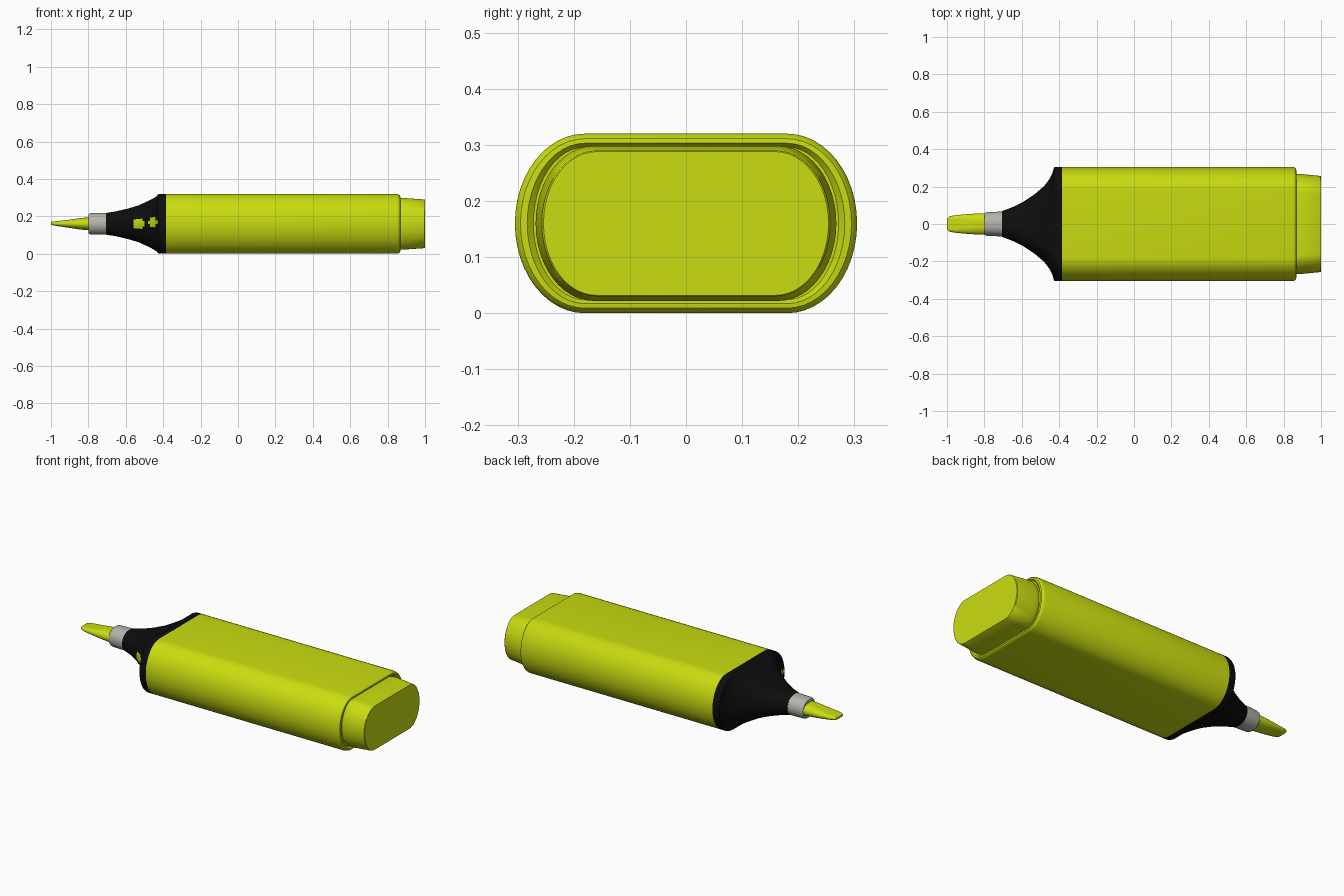
import bpy, bmesh, math

if "Cube" in bpy.data.objects:
    bpy.data.objects.remove(bpy.data.objects["Cube"])

CZ = 0.16   # centre height of the pen axis
ARC = 24    # segments on each rounded side


def material(name, rgb):
    m = bpy.data.materials.new(name)
    m.diffuse_color = (*rgb, 1)
    m.use_nodes = True
    m.node_tree.nodes["Principled BSDF"].inputs["Base Color"].default_value = m.diffuse_color
    return m


yellow = material("highlighter yellow", (0.59, 0.72, 0.005))
black = material("black plastic", (0.004, 0.004, 0.004))
grey = material("light grey", (0.46, 0.46, 0.41))


def ring(bm, x, hy, hz, flat, zc=CZ):
    """Stadium section: flat top and bottom, elliptical sides."""
    verts = []
    for side in (1, -1):
        for i in range(ARC + 1):
            t = -math.pi / 2 + math.pi * i / ARC
            y = side * (flat + (hy - flat) * math.cos(t))
            z = side * hz * math.sin(t)
            verts.append(bm.verts.new((x, y, zc + z)))
    return verts


def loft(name, sections, mats, angle=35):
    bm = bmesh.new()
    rings = [ring(bm, *s) for s in sections]
    n = len(rings[0])
    for a, b in zip(rings, rings[1:]):
        for i in range(n):
            j = (i + 1) % n
            bm.faces.new((a[i], a[j], b[j], b[i]))
    bm.faces.new(rings[0])
    bm.faces.new(rings[-1])
    bmesh.ops.recalc_face_normals(bm, faces=bm.faces)
    me = bpy.data.meshes.new(name)
    bm.to_mesh(me)
    bm.free()
    for m in mats:
        me.materials.append(m)
    ob = bpy.data.objects.new(name, me)
    bpy.context.collection.objects.link(ob)
    bpy.context.view_layer.objects.active = ob
    ob.select_set(True)
    bpy.ops.object.shade_smooth_by_angle(angle=math.radians(angle))
    ob.select_set(False)
    return ob


def interp(pts, x):
    for (x0, a0, b0, f0), (x1, a1, b1, f1) in zip(pts, pts[1:]):
        if x <= x1 + 1e-9:
            t = (x - x0) / (x1 - x0)
            return (x, a0 + (a1 - a0) * t, b0 + (b1 - b0) * t, f0 + (f1 - f0) * t)


# main barrel, with a rounded rim and shallow groove at the back
loft("barrel", [
    (-0.385, 0.305, 0.16, 0.18), (0.85, 0.305, 0.16, 0.18),
    (0.86, 0.302, 0.157, 0.18), (0.867, 0.295, 0.151, 0.18),
    (0.868, 0.283, 0.143, 0.18), (0.858, 0.272, 0.136, 0.18)], [yellow])

# end plug
loft("end_plug", [
    (0.85, 0.262, 0.134, 0.165), (0.868, 0.266, 0.137, 0.165),
    (0.885, 0.268, 0.138, 0.165), (0.997, 0.257, 0.13, 0.16),
    (1.0, 0.254, 0.128, 0.16)], [yellow])

# black flared shoulder
profile = [
    (-0.705, 0.069, 0.058, 0.01), (-0.65, 0.09, 0.067, 0.02),
    (-0.59, 0.12, 0.081, 0.04), (-0.53, 0.16, 0.099, 0.07),
    (-0.48, 0.203, 0.122, 0.105), (-0.45, 0.243, 0.138, 0.135),
    (-0.435, 0.275, 0.147, 0.16), (-0.428, 0.302, 0.157, 0.18),
    (-0.42, 0.305, 0.16, 0.18), (-0.385, 0.305, 0.16, 0.18)]
xs = sorted({p[0] for p in profile} | {-0.57 + 0.01 * i for i in range(14)})
shoulder = loft("shoulder", [interp(profile, x) for x in xs], [black, yellow])
# yellow smudge on the front side: two blobs
for f in shoulder.data.polygons:
    c = f.center
    if c.y < 0:
        for bx, bz, rx, rz in ((-0.53, 0.16, 0.035, 0.028), (-0.455, 0.168, 0.025, 0.022)):
            if ((c.x - bx) / rx) ** 2 + ((c.z - bz) / rz) ** 2 < 1:
                f.material_index = 1

# grey collar holding the nib
loft("collar", [
    (-0.8, 0.056, 0.05, 0.008), (-0.795, 0.061, 0.055, 0.008),
    (-0.785, 0.063, 0.057, 0.008), (-0.70, 0.067, 0.058, 0.01)], [grey])

# chisel nib
loft("nib", [
    (-1.0, 0.022, 0.005, 0.015, 0.163), (-0.996, 0.033, 0.008, 0.022, 0.163),
    (-0.985, 0.041, 0.011, 0.025, 0.162), (-0.96, 0.046, 0.014, 0.025, 0.161),
    (-0.9, 0.052, 0.022, 0.02), (-0.84, 0.056, 0.031, 0.012),
    (-0.78, 0.058, 0.036, 0.008)], [yellow])
